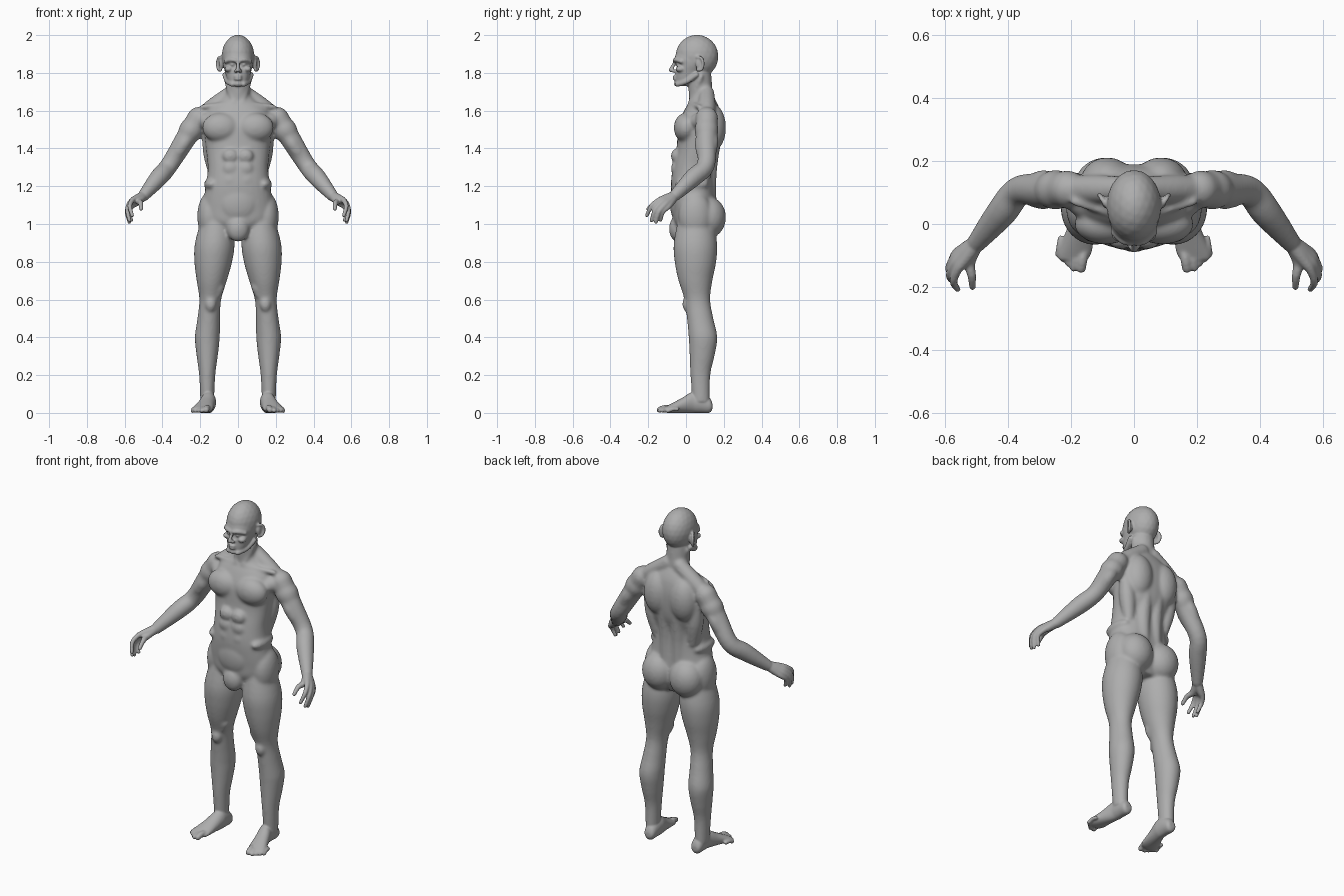
import bpy
import bmesh
from math import cos, sin, pi, tau, copysign
from mathutils import Vector, Matrix, Quaternion

default_cube = bpy.data.objects.get("Cube")
if default_cube:
    bpy.data.objects.remove(default_cube, do_unlink=True)

skin_grey = bpy.data.materials.new("skin_grey")
skin_grey.use_nodes = True
grey = (.42, .42, .42, 1)
skin_grey.diffuse_color = grey
skin_grey.node_tree.nodes["Principled BSDF"].inputs["Base Color"].default_value = grey


# ---- helpers ----
def spline(rows, steps=4):
    """Smooth in-between rows for any list of equal-length tuples."""
    points = [Vector(row) for row in rows]
    last = len(points) - 1
    smooth = []
    for index in range(last):
        before, start = points[max(index - 1, 0)], points[index]
        end, after = points[index + 1], points[min(index + 2, last)]
        for step in range(steps):
            t = step / steps
            linear = (end - before) * t
            square = (before * 2 - start * 5 + end * 4 - after) * t ** 2
            cubic = (start * 3 - before - end * 3 + after) * t ** 3
            smooth.append(start + (linear + square + cubic) / 2)
    return smooth + [points[last]]


def bridge(bm, rings):
    """Closed surface through a list of point rings."""
    loops = [[bm.verts.new(point) for point in ring] for ring in rings]
    for low, high in zip(loops, loops[1:]):
        for index in range(len(low)):
            bm.faces.new((low[index - 1], low[index], high[index], high[index - 1]))
    bm.faces.new(loops[0])
    bm.faces.new(loops[-1])


def rounded(value, power):
    return copysign(abs(value) ** (2 / power), value)


def loft(bm, rows, centre=lambda position: 0, along_y=False, power=2, sides=32):
    """Rows hold the position on the axis, half width, near edge and far edge."""
    angles = [tau * side / sides for side in range(sides)]
    rings = []
    for position, half, near, far in spline(rows):
        ring = []
        for angle in angles:
            across = centre(position) + half * rounded(cos(angle), power)
            depth = (near + far) / 2 + (far - near) / 2 * rounded(sin(angle), power)
            ring.append((across, position, depth) if along_y else (across, depth, position))
        rings.append(ring)
    bridge(bm, rings)


def ball(bm, location, size):
    matrix = Matrix.LocRotScale(Vector(location), None, Vector(size))
    bmesh.ops.create_icosphere(bm, subdivisions=3, radius=1, matrix=matrix)


def tube(bm, points, radii, sides=16):
    """Round-ended tube through the points."""
    path = spline([(*point, radius) for point, radius in zip(points, radii)])
    spots = [knot.to_3d() for knot in path]
    angles = [tau * side / sides for side in range(sides)]
    heading, turn, rings = Vector((0, 0, 1)), Quaternion(), []
    for index, spot in enumerate(spots):
        following = spots[min(index + 1, len(spots) - 1)]
        ahead = (following - spots[max(index - 1, 0)]).normalized()
        turn = heading.rotation_difference(ahead) @ turn
        heading = ahead
        radius = path[index][3]
        rings.append([spot + turn @ Vector((cos(a), sin(a), 0)) * radius for a in angles])
    bridge(bm, rings)
    for end in (0, -1):
        ball(bm, spots[end], [path[end][3]] * 3)


def muscle(bm, start, end, radius, bulge=(0, 0, 0), taper=.7):
    """Spindle between two points, thickest and pushed out at its middle."""
    start, end = Vector(start), Vector(end)
    belly = start.lerp(end, .5) + Vector(bulge)
    tube(bm, [start, belly, end], [radius * taper, radius, radius * taper])


def mirror(bm):
    everything = bm.verts[:] + bm.edges[:] + bm.faces[:]
    copy = bmesh.ops.duplicate(bm, geom=everything)["geom"]
    copied_verts = [item for item in copy if isinstance(item, bmesh.types.BMVert)]
    bmesh.ops.scale(bm, vec=(-1, 1, 1), verts=copied_verts)


def fuse(bm, name, voxel, repeats):
    """Object whose overlapping parts melt into one smooth skin."""
    bmesh.ops.recalc_face_normals(bm, faces=bm.faces[:])
    mesh = bpy.data.meshes.new(name)
    bm.to_mesh(mesh)
    bm.free()
    mesh.materials.append(skin_grey)
    part = bpy.data.objects.new(name, mesh)
    bpy.context.collection.objects.link(part)
    remesh = part.modifiers.new("fuse", "REMESH")
    remesh.mode = "VOXEL"
    remesh.voxel_size = voxel
    remesh.use_smooth_shade = True
    soften = part.modifiers.new("soften", "SMOOTH")
    soften.factor = .5
    soften.iterations = repeats
    return part


# Landmarks on the left side
shoulder = Vector((.21, .11, 1.56))
elbow = Vector((.365, .105, 1.31))
wrist = Vector((.5, -.06, 1.15))
upper_arm = shoulder.lerp(elbow, .5)
forearm = elbow.lerp(wrist, .4)
neck_side = Vector((.04, .11, 1.69))
neck_pit = Vector((.02, .02, 1.64))

# ---- legs: height, half width and middle depth ----
trunk = bmesh.new()
leg = [(1.03, .08, .05), (.9, .105, .05), (.8, .1, .05), (.7, .08, .05), (.6, .058, .06),
       (.5, .06, .075), (.4, .066, .09), (.3, .056, .085), (.2, .043, .076), (.05, .036, .08)]
loft(trunk, [(z, half, middle - half - .01, middle + half + .01) for z, half, middle in leg],
     centre=lambda z: .163 - .08 * max(z - .4, 0))
muscle(trunk, (.1, .02, .7), (.11, .02, .63), .035)                # inner knee
ball(trunk, (.145, .005, .575), (.03, .025, .04))                  # kneecap
ball(trunk, (.15, .05, 1.04), (.066, .09, .13))                    # hip
ball(trunk, (.09, .12, 1.035), (.1, .092, .11))                    # buttock

# ---- arms and shoulders ----
tube(trunk, [shoulder, upper_arm, elbow, forearm, wrist], [.06, .054, .048, .049, .032])
muscle(trunk, shoulder, elbow, .037, bulge=(0, -.025, -.01))       # biceps
muscle(trunk, shoulder, elbow, .035, bulge=(0, .03, 0))            # triceps
muscle(trunk, shoulder, upper_arm, .064)                           # deltoid
muscle(trunk, neck_side, shoulder, .046, taper=.9)                 # trapezius
muscle(trunk, neck_pit, (.19, .07, 1.62), .013, taper=1)           # collarbone
muscle(trunk, neck_pit, (.07, .08, 1.78), .015)                    # neck cord

# ---- chest, flanks, back and waist ----
ball(trunk, (.09, 0, 1.51), (.1, .065, .08))                       # chest muscle
muscle(trunk, (.13, .03, 1.53), shoulder, .045)                    # front of armpit
muscle(trunk, (.16, .12, 1.5), (.12, .1, 1.25), .045)              # flank
ball(trunk, (.085, .135, 1.51), (.085, .077, .13))                 # shoulder blade
muscle(trunk, (.04, .14, 1.42), (.04, .12, 1.1), .042, bulge=(0, -.01, 0), taper=1)  # lower back
ball(trunk, (.14, .03, 1.21), (.04, .09, .035))                    # side of waist
for row in range(3):
    ball(trunk, (.04, -.055, 1.36 - row * .065), (.042, .025, .037))  # stomach
mirror(trunk)
loft(trunk, [(.93, .1, 0, .13), (1, .17, -.06, .16), (1.08, .19, -.07, .16), (1.2, .17, -.08, .15),
             (1.3, .16, -.07, .15), (1.4, .17, -.05, .18), (1.52, .18, -.04, .19),
             (1.6, .16, -.01, .18), (1.65, .1, .02, .16), (1.68, .07, .03, .14)], power=2.3)
muscle(trunk, (0, .085, 1.6), (0, .07, 1.8), .064, taper=1)        # neck
ball(trunk, (0, -.045, .975), (.06, .045, .07))                    # groin
ball(trunk, (0, -.045, 1.11), (.1, .04, .1))                       # lower belly
trunk_part = fuse(trunk, "trunk", .008, 9)

# ---- head ----
head = bmesh.new()
ball(head, (.03, -.04, 1.845), (.015, .014, .011))                 # eye
muscle(head, (.065, -.025, 1.86), (.01, -.06, 1.865), .011, bulge=(0, -.01, .007), taper=1)  # brow
ball(head, (.05, -.03, 1.82), (.022, .026, .016))                  # cheekbone
ball(head, (.013, -.067, 1.81), (.01, .012, .01))                  # nostril
muscle(head, (.03, -.045, 1.74), (.07, .055, 1.79), .014, bulge=(.005, 0, -.01), taper=1)  # jaw line
ear_rim = [(.096 + .014 * cos(a), .07 + .022 * cos(a), 1.848 + .037 * sin(a)) for a in range(-2, 3)]
tube(head, ear_rim, [.008] * len(ear_rim))
ball(head, (.09, .07, 1.848), (.012, .02, .034))                   # ear bowl
mirror(head)
ball(head, (0, .058, 1.887), (.087, .114, .115))                   # skull
loft(head, [(1.73, .03, -.05, .01), (1.76, .055, -.056, .06), (1.81, .07, -.054, .1),
            (1.845, .08, -.047, .12), (1.88, .08, -.06, .14), (1.94, .065, -.035, .13)], power=2.2)
tube(head, [(0, -.055, 1.86), (0, -.07, 1.835), (0, -.08, 1.815)], [.009, .01, .012])  # nose
for lip_height in (1.767, 1.782):
    ball(head, (0, -.059, lip_height), (.023, .012, .007))
ball(head, (0, -.046, 1.742), (.024, .018, .016))                  # chin
head_part = fuse(head, "head", .004, 3)

# ---- hands: index to little finger ----
ends = bmesh.new()
for finger in range(4):
    spread = finger / 3
    arch = sin(pi * spread)
    knuckle = Vector((.56, -.145, 1.125)).lerp(Vector((.567, -.095, 1.09)), spread)
    tip = Vector((.56, -.207, 1.045)).lerp(Vector((.564, -.135, 1.02)), spread)
    knuckle.x += arch * .01
    tip += Vector((.015, 0, -.022)) * arch
    joint = knuckle.lerp(tip, .5) + Vector((.013, -.008, .009))
    palm = wrist.lerp(knuckle, .6)
    tube(ends, [wrist, palm, knuckle, joint, tip], [.026, .021, .0145, .0125, .01])
thumb = [wrist, (.522, -.12, 1.12), (.515, -.165, 1.11), (.513, -.2, 1.08)]
tube(ends, thumb, [.025, .019, .014, .011])

# ---- feet ----
loft(ends, [(.14, .02, .02, .05), (.125, .032, 0, .08), (.08, .037, 0, .11), (.03, .04, 0, .11),
            (-.02, .045, 0, .08), (-.09, .054, 0, .043), (-.115, .045, .005, .03)],
     centre=lambda y: .165 - .25 * min(y, .04), along_y=True)
toe_tips = [Vector((.192, -.14, .012)).lerp(Vector((.24, -.096, .01)), toe / 3) for toe in range(4)]
for tip in [Vector((.168, -.14, .016)), *toe_tips]:
    thickness = max(tip.z, .011)
    muscle(ends, tip + Vector((-.008, .05, .01)), tip, thickness, bulge=(0, 0, .005), taper=1)
mirror(ends)
ends_part = fuse(ends, "hands_and_feet", .0035, 3)

# ---- one continuous body ----
whole = bmesh.new()
depsgraph = bpy.context.evaluated_depsgraph_get()
parts = (trunk_part, head_part, ends_part)
for part in parts:
    shaped = bpy.data.meshes.new_from_object(part.evaluated_get(depsgraph))
    whole.from_mesh(shaped)
    bpy.data.meshes.remove(shaped)
for part in parts:
    bpy.data.objects.remove(part, do_unlink=True)
fuse(whole, "body", .0052, 2)
